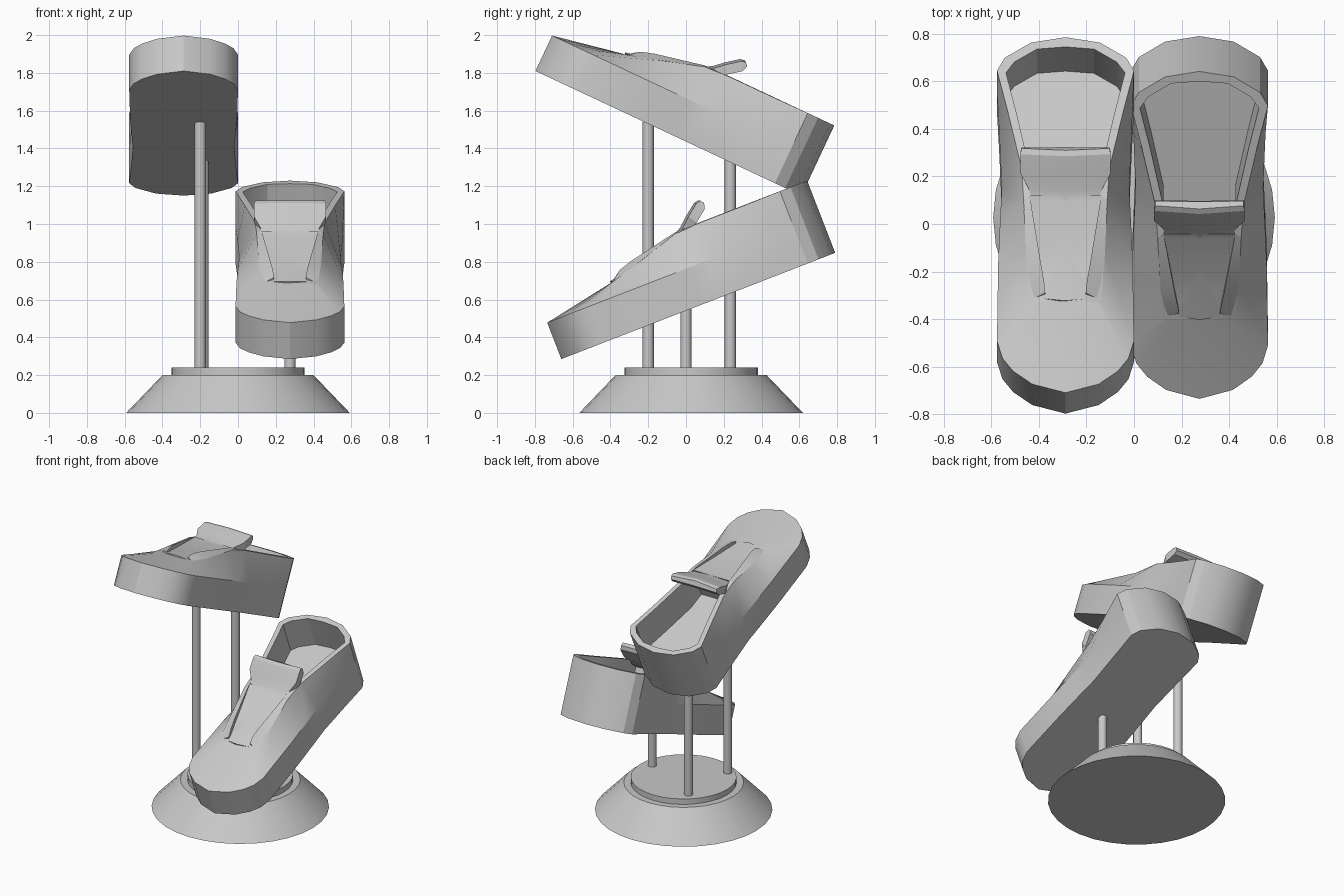
import bpy, bmesh, math
from mathutils import Matrix

if "Cube" in bpy.data.objects:
    bpy.data.objects.remove(bpy.data.objects["Cube"], do_unlink=True)

grey = bpy.data.materials.new("plain_grey")
grey.use_nodes = True
grey.diffuse_color = (0.58, 0.58, 0.58, 1)
grey.node_tree.nodes["Principled BSDF"].inputs["Base Color"].default_value = (0.58, 0.58, 0.58, 1)


def finish(name, bm, matrix=Matrix()):
    bmesh.ops.recalc_face_normals(bm, faces=bm.faces)
    mesh = bpy.data.meshes.new(name)
    bm.to_mesh(mesh)
    bm.free()
    mesh.materials.append(grey)
    obj = bpy.data.objects.new(name, mesh)
    bpy.context.collection.objects.link(obj)
    obj.matrix_world = matrix
    bpy.ops.object.select_all(action="DESELECT")
    obj.select_set(True)
    bpy.context.view_layer.objects.active = obj
    bpy.ops.object.shade_smooth_by_angle(angle=math.radians(25))
    return obj


def ring(bm, half):
    """Closed loop from a half outline that runs from toe to heel."""
    pts = half + [(-x, y, z) for x, y, z in reversed(half[1:-1])]
    return [bm.verts.new(p) for p in pts]


def bridge(bm, a, b):
    n = len(a)
    for i in range(n):
        j = (i + 1) % n
        bm.faces.new((a[i], a[j], b[j], b[i]))


# Half outlines, as (half width, distance from toe)
SOLE = [(0, 0), (.14, .04), (.22, .1), (.265, .16), (.288, .24), (.283, .6), (.275, .8),
        (.268, .95), (.278, 1.2), (.288, 1.4), (.255, 1.46), (.145, 1.53), (0, 1.555)]
# Upper edge of the vamp and collar: half width, distance, height
VAMP = [(0, .385, .28), (.06, .385, .28), (.1, .385, .28), (.13, .385, .28), (.15, .39, .28),
        (.165, .6, .338), (.175, .8, .4), (.185, .95, .408), (.24, 1.2, .408)]
OPENING = [(.15, .82), (.152, .95), (.205, 1.2), (.25, 1.39), (.215, 1.44), (.12, 1.5), (0, 1.51)]
SOLE_H, RIM_H, FLOOR_H = .207, .41, .17


def shoe_body(name, matrix):
    bm = bmesh.new()
    bottom = ring(bm, [(x, y, 0) for x, y in SOLE])
    shoulder = ring(bm, [(x, y, SOLE_H) for x, y in SOLE])
    top = ring(bm, VAMP + [(x, y, RIM_H) for x, y in SOLE[len(VAMP):]])
    bm.faces.new(bottom)
    bridge(bm, bottom, shoulder)
    bridge(bm, shoulder, top)
    # Vamp roof
    bm.faces.new([top[i] for i in range(-5, 6)])
    bm.faces.new((top[5], top[6], top[-6], top[-5]))
    # Collar rim, inner wall and insole
    loops = []
    for z in (RIM_H, FLOOR_H):
        pts = [(x, y, z) for x, y in OPENING]
        pts += [(-x, y, z) for x, y in reversed(OPENING[:-1])]
        loops.append([bm.verts.new(p) for p in pts])
    bridge(bm, top[6:-5], loops[0])
    bridge(bm, *loops)
    bm.faces.new(loops[1])
    finish(name, bm, matrix)


def tongue(name, matrix):
    # Half width, distance, height, thickness of each cross-section
    rows = [(.085, .4, .284, .03), (.11, .6, .33, .03), (.145, .8, .388, .035),
            (.155, .85, .415, .04), (.19, .9, .46, .045), (.19, .965, .51, .045),
            (.185, .99, .515, .02)]
    bm = bmesh.new()
    prev = None
    for x, y, z, t in rows:
        dy = t * .65 if y > .82 else 0
        pts = [(-x, y, z), (0, y - .012, z + .006), (x, y, z),
               (x, y + dy, z - t), (0, y + dy, z - t + .004), (-x, y + dy, z - t)]
        loop = [bm.verts.new(p) for p in pts]
        if prev:
            bridge(bm, prev, loop)
        else:
            bm.faces.new(loop)
        prev = loop
    bm.faces.new(prev)
    finish(name, bm, matrix)


def eyestays(name, matrix):
    # Raised flaps beside the tongue
    inner = [(.085, .42, .3), (.09, .46, .328), (.103, .53, .35), (.147, .8, .407), (.152, .93, .41)]
    outer = [(.14, .4, .278), (.155, .46, .296), (.163, .53, .318), (.176, .8, .399), (.185, .95, .407)]
    bm = bmesh.new()
    for side in (-1, 1):
        prev = None
        for (a, b, c), (d, e, f) in zip(inner, outer):
            pts = [(side * d, e, f), (side * a, b, c), (side * a, b, c - .05)]
            loop = [bm.verts.new(p) for p in pts]
            if prev:
                bridge(bm, prev, loop)
            else:
                bm.faces.new(loop)
            prev = loop
        bm.faces.new(prev)
    finish(name, bm, matrix)


# Two shoes tilted opposite ways
for label, x, y, z, tilt in (("upper", -.288, -.797, 1.81, -25.1), ("lower", .275, -.66, .285, 21.2)):
    place = Matrix.Translation((x, y, z)) @ Matrix.Rotation(math.radians(tilt), 4, "X")
    shoe_body(label + "_shoe_body", place)
    tongue(label + "_shoe_tongue", place)
    eyestays(label + "_shoe_eyestays", place)


def cone(name, x, y, z0, z1, r0, r1, sides):
    bm = bmesh.new()
    bmesh.ops.create_cone(bm, cap_ends=True, segments=sides, radius1=r0, radius2=r1, depth=z1 - z0)
    finish(name, bm, Matrix.Translation((x, y, (z0 + z1) / 2)))


# Stand
cone("stand_base", 0, .027, 0, .2, .592, .4, 32)
cone("stand_disc", 0, .027, .19, .24, .353, .353, 32)
cone("front_pole", -.2, -.2, .23, 1.54, .03, .03, 16)
cone("back_pole", -.185, .235, .23, 1.34, .03, .03, 16)
cone("side_pole", .275, 0, .23, .55, .03, .03, 16)
